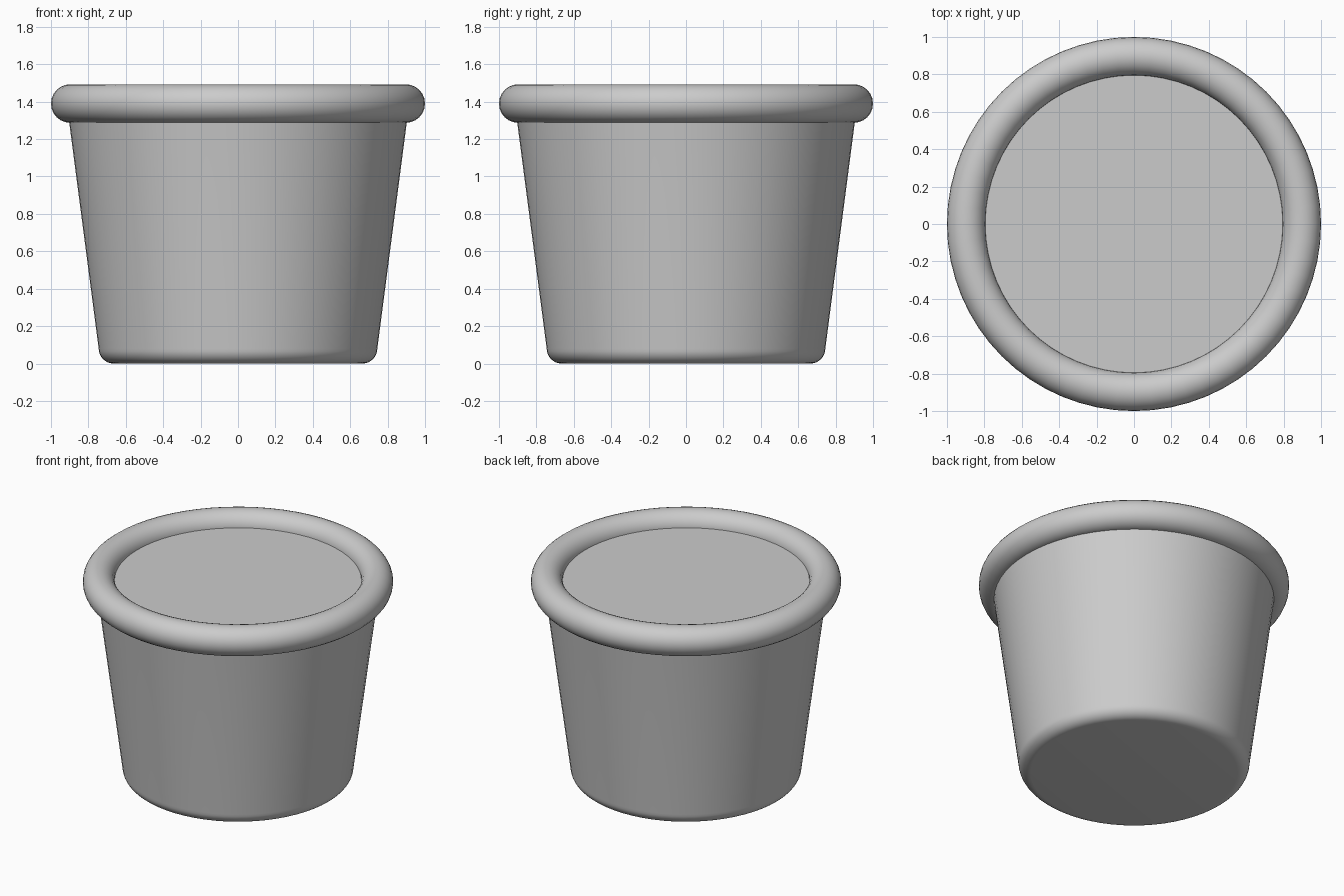
import bpy, math

cube = bpy.data.objects.get("Cube")
if cube:
    bpy.data.objects.remove(cube, do_unlink=True)

SEGMENTS = 64
FOOT_R, FOOT_Z = 0.745, 0.08      # where the side wall meets the rounded foot
TOP_R, TOP_Z = 0.917, 1.4         # where the wall ends inside the rim
RIM_R, RIM_TUBE, RIM_Z = 0.897, 0.103, 1.39

grey = bpy.data.materials.new("plain grey")
grey.use_nodes = True
colour = (0.6, 0.6, 0.6, 1)
grey.diffuse_color = colour
grey.node_tree.nodes["Principled BSDF"].inputs["Base Color"].default_value = colour


def finish(obj, name):
    obj.name = obj.data.name = name
    obj.data.materials.append(grey)
    bpy.ops.object.shade_smooth_by_angle(angle=math.radians(35))


def lathe(name, profile):
    """Spin (radius, height) points around z, capping both ends."""
    verts, faces = [], []
    for r, z in profile:
        for i in range(SEGMENTS):
            a = math.tau * i / SEGMENTS
            verts.append((r * math.cos(a), r * math.sin(a), z))
    for k in range(len(profile) - 1):
        for i in range(SEGMENTS):
            j = (i + 1) % SEGMENTS
            low, high = k * SEGMENTS, (k + 1) * SEGMENTS
            faces.append((low + i, low + j, high + j, high + i))
    faces.append(tuple(reversed(range(SEGMENTS))))
    faces.append(tuple(range(len(verts) - SEGMENTS, len(verts))))
    mesh = bpy.data.meshes.new(name)
    mesh.from_pydata(verts, [], faces)
    obj = bpy.data.objects.new(name, mesh)
    bpy.context.collection.objects.link(obj)
    bpy.ops.object.select_all(action='DESELECT')
    obj.select_set(True)
    bpy.context.view_layer.objects.active = obj
    finish(obj, name)


# Tapered pot body: rounded foot, straight wall, flat filled top
foot = []
for step in range(9):
    a = math.pi / 2 * step / 8
    foot.append((FOOT_R - FOOT_Z * (1 - math.sin(a)), FOOT_Z * (1 - math.cos(a))))
lathe("pot_body", foot + [(TOP_R, TOP_Z)])

# Rolled rim
bpy.ops.mesh.primitive_torus_add(
    major_radius=RIM_R, minor_radius=RIM_TUBE, location=(0, 0, RIM_Z),
    major_segments=SEGMENTS, minor_segments=24)
finish(bpy.context.object, "rolled_rim")
